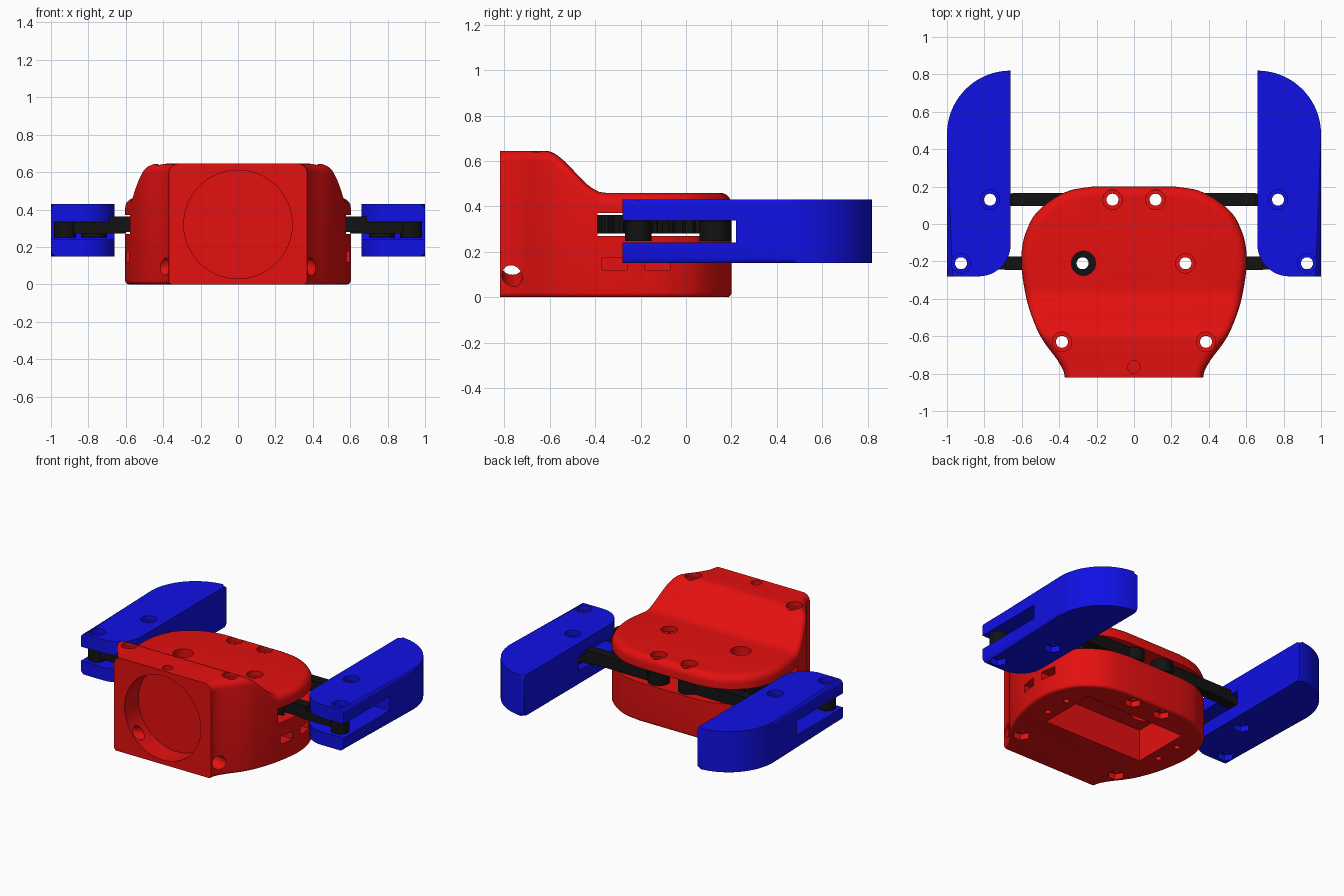
import bpy, bmesh
from math import cos, sin, pi
from mathutils import Vector

cube = bpy.data.objects.get("Cube")
if cube:
    bpy.data.objects.remove(cube)


def material(name, rgb):
    m = bpy.data.materials.new(name)
    m.use_nodes = True
    m.diffuse_color = (*rgb, 1)
    m.node_tree.nodes["Principled BSDF"].inputs["Base Color"].default_value = (*rgb, 1)
    return m


RED = material("red plastic", (0.78, 0.005, 0.005))
BLUE = material("blue plastic", (0.005, 0.005, 0.78))
BLACK = material("black plastic", (0.006, 0.006, 0.006))


def to_object(name, bm, mat=None):
    bmesh.ops.recalc_face_normals(bm, faces=bm.faces)
    mesh = bpy.data.meshes.new(name)
    bm.to_mesh(mesh)
    bm.free()
    ob = bpy.data.objects.new(name, mesh)
    bpy.context.collection.objects.link(ob)
    if mat:
        mesh.materials.append(mat)
    return ob


def prism_bm(pts, z0, z1):
    bm = bmesh.new()
    rings = [[bm.verts.new((x, y, z)) for x, y in pts] for z in (z0, z1)]
    bm.faces.new(rings[0])
    bm.faces.new(rings[1])
    n = len(pts)
    for i in range(n):
        j = (i + 1) % n
        bm.faces.new((rings[0][i], rings[0][j], rings[1][j], rings[1][i]))
    return bm


def prism(name, pts, z0, z1, mat=None):
    return to_object(name, prism_bm(pts, z0, z1), mat)


def arc(cx, cy, r, a0, a1, n):
    return [(cx + r * cos(a0 + (a1 - a0) * i / n), cy + r * sin(a0 + (a1 - a0) * i / n))
            for i in range(n + 1)]


def disc(x, y, r, z0, z1, n=32):
    return prism("cutter", arc(x, y, r, 0, 2 * pi, n)[:-1], z0, z1)


def box(x0, x1, y0, y1, z0, z1):
    return prism("cutter", [(x0, y0), (x1, y0), (x1, y1), (x0, y1)], z0, z1)


def rod(p, q, r, n=32):
    bm = bmesh.new()
    p, q = Vector(p), Vector(q)
    d = q - p
    bmesh.ops.create_cone(bm, cap_ends=True, segments=n, radius1=r, radius2=r, depth=d.length)
    rot = d.to_track_quat('Z', 'Y').to_matrix().to_4x4()
    bmesh.ops.transform(bm, matrix=rot, verts=bm.verts)
    bmesh.ops.translate(bm, vec=(p + q) / 2, verts=bm.verts)
    return to_object("cutter", bm)


def combine(ob, other, op='DIFFERENCE'):
    mod = ob.modifiers.new("combine", 'BOOLEAN')
    mod.operation, mod.object, mod.solver = op, other, 'EXACT'
    bpy.context.view_layer.objects.active = ob
    bpy.ops.object.modifier_apply(modifier=mod.name)
    bpy.data.objects.remove(other)


def screw_hole(ob, x, y, top, bottom):
    """Through hole with a round recess on top and a hex nut recess below."""
    combine(ob, disc(x, y, 0.032, -0.1, 0.8))
    combine(ob, disc(x, y, 0.052, top - 0.035, 0.8))
    combine(ob, disc(x, y, 0.055, -0.1, bottom + 0.04, 6))


def finish(ob):
    bpy.ops.object.select_all(action='DESELECT')
    ob.select_set(True)
    bpy.context.view_layer.objects.active = ob
    bpy.ops.object.shade_smooth_by_angle(angle=0.55)


# Housing shell: half outline, swept as rounded rings under a sloping top
half = [(.37, -.82), (.38, -.78), (.415, -.72), (.475, -.64), (.52, -.56), (.57, -.42),
        (.6, -.25), (.6, -.14), (.58, -.05), (.53, .05), (.44, .13), (.34, .18), (.22, .2)]
pts = [Vector(p) for p in half]
path = []
for i in range(len(pts) - 1):
    a, b, c, d = pts[max(i - 1, 0)], pts[i], pts[i + 1], pts[min(i + 2, len(pts) - 1)]
    for k in range(6):
        t = k / 6
        path.append(0.5 * (2 * b + (c - a) * t + (2 * a - 5 * b + 4 * c - d) * t * t
                           + (3 * b - a - 3 * c + d) * t ** 3))
path.append(pts[-1])


def normal(i):
    if i == 0:
        return Vector((1, 0))
    if i == len(path) - 1:
        return Vector((0, 1))
    t = (path[i + 1] - path[i - 1]).normalized()
    return Vector((t.y, -t.x))


def top_z(y):
    t = min(max((y + 0.62) / 0.26, 0), 1)
    return 0.645 - 0.185 * t * t * (3 - 2 * t)


steps = [k * pi / 10 for k in range(6)]
layers = [(0.02 * (1 - sin(a)), 0.02 * (1 - cos(a)), False) for a in steps]
layers += [(0.05 * (1 - cos(a)), 0.05 * (1 - sin(a)), True) for a in steps]
bm = bmesh.new()
rings = []
for inset, dz, upper in layers:
    right, left = [], []
    for i, p in enumerate(path):
        q = p - normal(i) * inset
        z = top_z(q.y) - dz if upper else dz
        right.append(bm.verts.new((q.x, q.y, z)))
        left.append(bm.verts.new((-q.x, q.y, z)))
    rings.append((right, left))
n = len(path)
for (r0, l0), (r1, l1) in zip(rings, rings[1:]):
    for i in range(n - 1):
        bm.faces.new((r0[i], r0[i + 1], r1[i + 1], r1[i]))
        bm.faces.new((l0[i], l1[i], l1[i + 1], l0[i + 1]))
    bm.faces.new((r0[-1], l0[-1], l1[-1], r1[-1]))
for r, l in (rings[0], rings[-1]):
    for i in range(n - 1):
        bm.faces.new((r[i], r[i + 1], l[i + 1], l[i]))
bm.faces.new([r[0] for r, l in rings] + [l[0] for r, l in reversed(rings)])
housing = to_object("housing", bm, RED)

# Housing cuts: link slot, front socket, motor bay, windows and holes
combine(housing, box(-.7, .7, -.39, .3, .27, .37))
combine(housing, rod((0, -.9, .32), (0, -.67, .32), .29, 64))
combine(housing, box(-.38, .38, -.4, .01, -.1, .22))
combine(housing, disc(0, -.765, .033, .5, .8))
for s in (-1, 1):
    combine(housing, disc(s * .27, -.21, .3, .272, .368, 48))
    combine(housing, rod((s * .15, -.765, .155), (s * .5, -.765, .065), .045))
    for y in (-.37, -.18):
        combine(housing, box(*sorted((s * .45, s * .7)), y, y + .11, .12, .175))
    for y in (-.3, -.12):
        combine(housing, disc(s * .45, y, .02, -.1, .08, 16))
    screw_hole(housing, s * .385, -.63, .645, 0)
    screw_hole(housing, s * .115, .13, .46, 0)
combine(housing, disc(.275, -.21, .032, .1, .8))
combine(housing, disc(.275, -.21, .052, .425, .8))
combine(housing, disc(-.27, -.21, .065, .3, .8))
combine(housing, disc(-.27, -.21, .1, .15, .3))
finish(housing)

for s, side in ((1, "left"), (-1, "right")):
    # Finger: rounded tip, soft outer edges, forked end
    outline = [(.66, -.11)] + arc(.83, -.11, .17, pi, 1.5 * pi, 12)[1:] + [(1, -.28)]
    outline += arc(.66, .48, .34, 0, pi / 2, 20)
    bm = prism_bm(outline, .15, .43)
    soft = []
    for e in bm.edges:
        a, b = e.verts
        mid = (a.co + b.co) / 2
        if abs(a.co.z - b.co.z) < 1e-4 and mid.x > .67 and mid.y > -.05:
            soft.append(e)
    bmesh.ops.bevel(bm, geom=soft, offset=.03, segments=4, profile=.5, affect='EDGES')
    bmesh.ops.scale(bm, vec=(s, 1, 1), verts=bm.verts)
    finger = to_object(side + "_finger", bm, BLUE)
    combine(finger, box(-1.2, 1.2, -.4, .22, .24, .337))
    for x, y in ((.77, .13), (.925, -.21)):
        screw_hole(finger, s * x, y, .43, .15)
    finish(finger)

    # Links: thick bar in the housing, thin bar and boss in the finger
    for label, x0, x1, y, step, r in (("front", .275, .925, -.21, .69, .058),
                                      ("rear", .115, .77, .13, .65, .07)):
        xs = sorted((s * x0, s * step))
        link = prism(side + "_" + label + "_link",
                     [(xs[0], y - .035), (xs[1], y - .035), (xs[1], y + .035), (xs[0], y + .035)],
                     .281, .362, BLACK)
        combine(link, box(*sorted((s * (step - .05), s * x1)), y - .034, y + .034, .272, .332), 'UNION')
        combine(link, disc(s * x1, y, r, .248, .334), 'UNION')
        if label == "front":
            # Meshing gear, offset half a tooth on one side
            teeth, gear = 24, []
            for i in range(teeth):
                for k, rad in ((-.3, .25), (-.13, .285), (.13, .285), (.3, .25)):
                    a = 2 * pi * (i + k + (0.5 if s < 0 else 0)) / teeth
                    gear.append((s * .27 + rad * cos(a), y + rad * sin(a)))
            combine(link, prism("cutter", gear, .28, .363), 'UNION')
        else:
            combine(link, disc(s * x0, y, .07, .279, .364), 'UNION')
        for x in (x0, x1):
            combine(link, disc(s * x, y, .032, .1, .6))
        finish(link)
